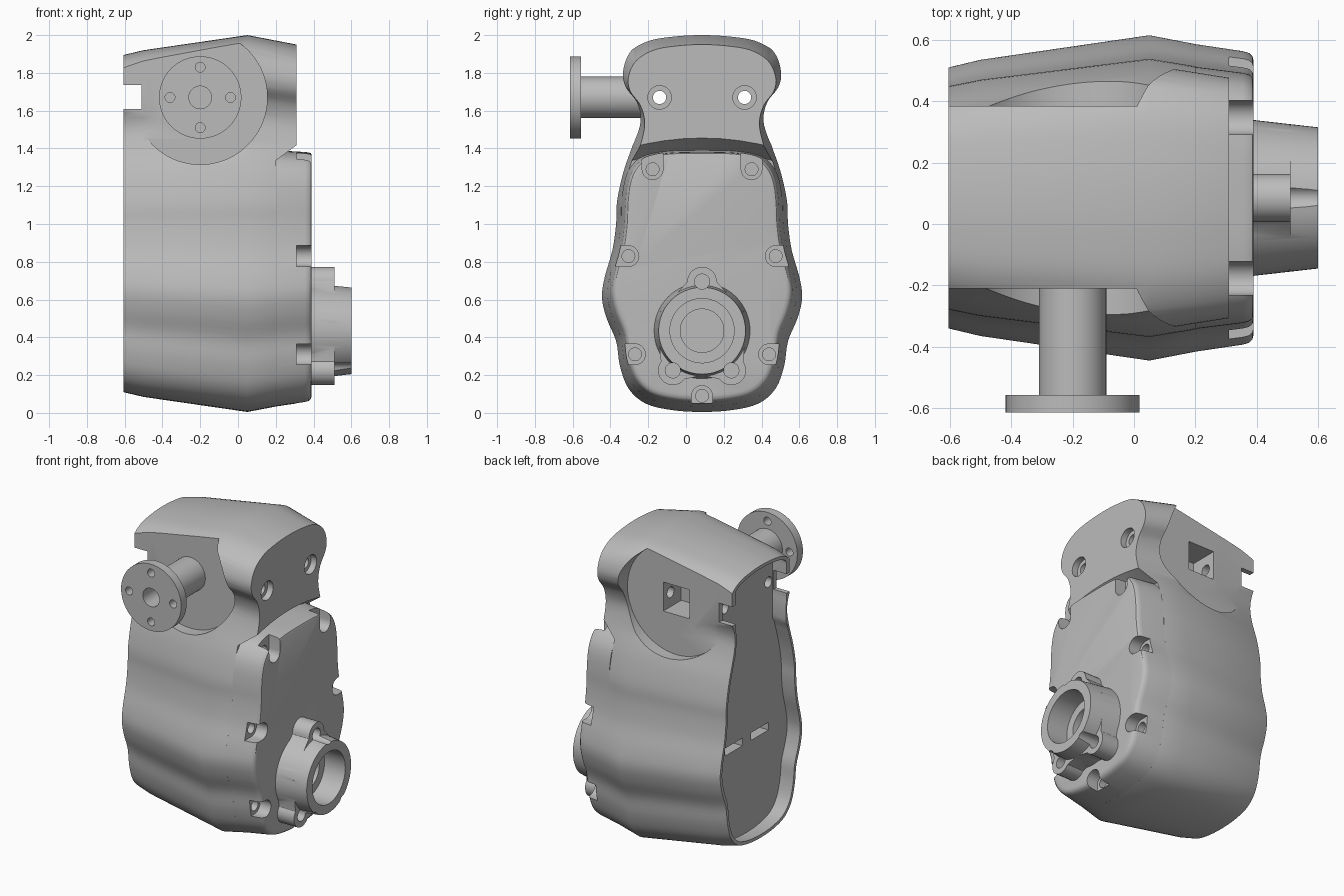
import bpy, bmesh, math
from mathutils import Vector

if "Cube" in bpy.data.objects:
    bpy.data.objects.remove(bpy.data.objects["Cube"], do_unlink=True)

grey = bpy.data.materials.new("housing grey")
grey.use_nodes = True
grey.diffuse_color = (0.5, 0.5, 0.5, 1)
grey.node_tree.nodes["Principled BSDF"].inputs["Base Color"].default_value = (0.5, 0.5, 0.5, 1)

CY = 0.085            # mid plane of the housing
SHAFT = (-0.2, 1.67)  # cross shaft axis in x, z


def loft(name, rings, axis="x"):
    """Skin a list of (position, 2D points) rings along an axis, with flat caps."""
    bm = bmesh.new()
    loops = []
    for pos, pts in rings:
        loops.append([bm.verts.new((pos, a, b) if axis == "x" else (a, pos, b)) for a, b in pts])
    for lo, hi in zip(loops, loops[1:]):
        for i in range(len(lo)):
            j = (i + 1) % len(lo)
            bm.faces.new((lo[i], lo[j], hi[j], hi[i]))
    bm.faces.new(loops[0])
    bm.faces.new(loops[-1])
    bmesh.ops.recalc_face_normals(bm, faces=bm.faces)
    mesh = bpy.data.meshes.new(name)
    bm.to_mesh(mesh)
    bm.free()
    mesh.materials.append(grey)
    obj = bpy.data.objects.new(name, mesh)
    bpy.context.scene.collection.objects.link(obj)
    return obj


def prism(pts, start, end, axis="x", name="cutter"):
    return loft(name, [(start, pts), (end, pts)], axis)


def circle(a, b, r, n=40):
    return [(a + r * math.cos(math.tau * i / n), b + r * math.sin(math.tau * i / n)) for i in range(n)]


def rect(a0, a1, b0, b1):
    return [(a0, b0), (a1, b0), (a1, b1), (a0, b1)]


def combine(obj, others, operation="DIFFERENCE"):
    bpy.context.view_layer.objects.active = obj
    for other in others:
        mod = obj.modifiers.new("cut", "BOOLEAN")
        mod.operation, mod.solver, mod.object = operation, "EXACT", other
        bpy.ops.object.modifier_apply(modifier=mod.name)
        bpy.data.objects.remove(other, do_unlink=True)


def smooth(obj, angle=32):
    bpy.ops.object.select_all(action="DESELECT")
    obj.select_set(True)
    bpy.context.view_layer.objects.active = obj
    bpy.ops.object.shade_smooth_by_angle(angle=math.radians(angle))


def outline(half, steps=4):
    """Mirror a half profile and run a closed smooth curve through it."""
    ctrl = [Vector(p) for p in half] + [Vector((-h, z)) for h, z in half[-2:0:-1]]
    n, out = len(ctrl), []
    for i in range(n):
        p0, p1, p2, p3 = (ctrl[(i + k) % n] for k in (-1, 0, 1, 2))
        for s in range(steps):
            t = s / steps
            out.append(0.5 * (2 * p1 + (p2 - p0) * t + (2 * p0 - 5 * p1 + 4 * p2 - p3) * t * t
                              + (3 * p1 - p0 - 3 * p2 + p3) * t ** 3))
    return out


def inset(pts, d, limit=9):
    """Shrink an outline by about d; limit caps the half width of the head."""
    out = []
    for h, z in pts:
        h, z = h * (0.53 - d) / 0.53, 1 + (z - 1) * (1 - d)
        if z > 1.4:
            h = max(-limit, min(limit, h))
        out.append((CY + h, z))
    return out


# Half profiles: distance from mid plane, height
lower = [(0, .005), (.16, .015), (.30, .05), (.39, .13), (.435, .25), (.455, .38), (.505, .5),
         (.53, .61), (.515, .72), (.475, .86), (.455, 1.0), (.45, 1.12)]
head = [(.415, 1.28), (.36, 1.44), (.335, 1.56), (.36, 1.66), (.42, 1.74), (.43, 1.82),
        (.385, 1.91), (.28, 1.97), (.14, 1.993), (0, 2.0)]
cover_top = [(.435, 1.23), (.40, 1.31), (.33, 1.37), (.2, 1.397), (0, 1.402)]
body_line = outline(lower + head)
cover_line = outline(lower + cover_top)

# Main housing
body = loft("main_housing", [(x, inset(body_line, d)) for x, d in
                             ((-.605, .105), (-.5, .08), (.05, 0), (.31, .05))])


def arch(rise):
    ys = [-0.7 + 0.1 * i for i in range(15)]
    return [(CY + y, 1.455 + rise - 0.35 * y * y) for y in ys] + [(CY + 0.7, -0.3), (CY - 0.7, -0.3)]


cuts = [loft("cutter", [(.2, arch(-.07)), (.31, arch(0)), (.5, arch(.1))])]
# Open rear cavity
cuts.append(loft("cutter", [(-.7, inset(body_line, .14, .265)), (-.5, inset(body_line, .11, .265))]))
# Flat recesses on both sides of the head
for near, far in ((-.21, -.8), (.385, .9)):
    cuts.append(prism(circle(*SHAFT, .355, 72), near, far, "y"))
    cuts.append(prism(rect(-.8, -.2, 1.45, 2.2), near, far, "y"))
# Notch through the rear rim, square side pocket, slots in the rear wall
cuts.append(prism(rect(-.7, -.51, 1.61, 1.735), -.7, .8, "y"))
cuts.append(prism(rect(-.295, -.105, 1.575, 1.765), .2, .6, "y"))
for y in (-.14, .13):
    cuts.append(prism(rect(y, y + .18, .70, .75), -.55, -.4))
# Long mounting holes with counterbores
for y in (-.14, .31):
    cuts.append(prism(circle(y, 1.67, .035), -.8, .5))
    cuts.append(prism(circle(y, 1.67, .062), .27, .5))
combine(body, cuts)
smooth(body)

# Front cover with bolt pockets open towards its rim
cover = loft("end_cover", [(x, inset(cover_line, d)) for x, d in
                           ((.2, .029), (.355, .052), (.375, .058), (.386, .069), (.39, .085))])


def pocket(y, z, dy, dz, r=.055, length=.25):
    base = math.atan2(dz, dy)
    pts = [(y + r * math.cos(base + a), z + r * math.sin(base + a))
           for a in (math.pi * (0.5 + i / 12) for i in range(13))]
    return pts + [(pts[-1][0] + dy * length, pts[-1][1] + dz * length),
                  (pts[0][0] + dy * length, pts[0][1] + dz * length)]


bolts = [(0, .09, 0, -1)]
for s in (-1, 1):
    bolts += [(s * .262, 1.29, 0, 1), (s * .39, .83, s, 0), (s * .355, .31, s, 0)]
cuts = []
for h, z, dy, dz in bolts:
    cuts.append(prism(pocket(CY + h, z, dy, dz), .31, .5))
    cuts.append(prism(circle(CY + h, z, .034, 24), .24, .5))
cuts.append(prism(circle(CY, .435, .115), .33, .5))
combine(cover, cuts)
smooth(cover)

# Output hub with three bolt lobes
HZ = .435
hub = loft("output_hub", [(.38, circle(CY, HZ, .255, 64)), (.6, circle(CY, HZ, .23, 64))])
lobes, cuts = [], []
for h, v in ((0, .26), (-.155, -.21), (.155, -.21)):
    u = Vector((h, v)).normalized()
    side = Vector((-u.y, u.x))
    c = Vector((CY + h, HZ + v))
    pts = [tuple(c + .078 * (u * math.cos(a) + side * math.sin(a)))
           for a in (math.pi * (i / 14 - 0.5) for i in range(15))]
    mid = Vector((CY, HZ)) + u * .1
    pts += [tuple(mid + side * .22), tuple(mid - side * .22)]
    lobes.append(prism(pts, .382, .51, name="lobe"))
    cuts.append(prism(circle(c.x, c.y, .04, 24), .42, .8))
combine(hub, lobes, "UNION")
cuts.append(prism(circle(CY, HZ, .17, 64), .45, .8))
cuts.append(prism(circle(CY, HZ, .115), .3, .8))
combine(hub, cuts)
smooth(hub)

# Cross shaft and its drilled flange
shaft = prism(circle(*SHAFT, .11, 48), -.58, -.2, "y", "cross_shaft")
flange = prism(circle(*SHAFT, .218, 64), -.615, -.557, "y", "shaft_flange")
combine(flange, [prism(circle(SHAFT[0] + .16 * dx, SHAFT[1] + .16 * dz, .026, 24), -.7, -.5, "y")
                 for dx, dz in ((1, 0), (-1, 0), (0, 1), (0, -1))])
for part in (shaft, flange):
    combine(part, [prism(circle(*SHAFT, .06), -.7, -.4, "y")])
    smooth(part)
